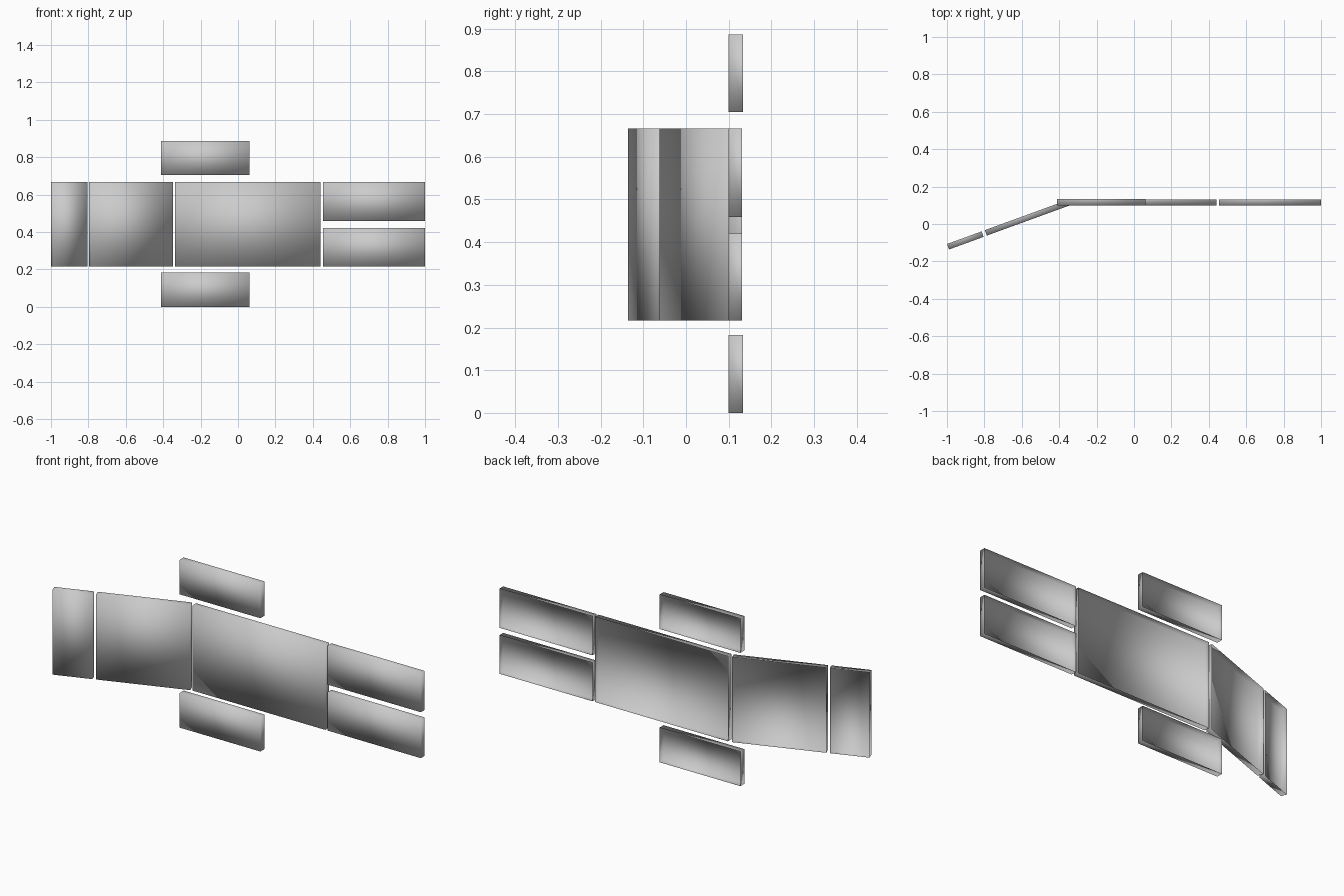
import bpy, bmesh
from math import radians

if "Cube" in bpy.data.objects:
    bpy.data.objects.remove(bpy.data.objects["Cube"])


def panel(name, corner, length, depth, z0, z1, angle=0.0):
    """Thin open-backed tray; corner is its front left edge in plan."""
    bm = bmesh.new()
    bmesh.ops.create_cube(bm, size=1)
    for v in bm.verts:
        v.co.x = (v.co.x + 0.5) * length
        v.co.y = (v.co.y + 0.5) * depth
        v.co.z = (v.co.z + 0.5) * (z1 - z0)
    bm.normal_update()
    # the back is open
    back = [f for f in bm.faces if f.normal.y > 0.9]
    bmesh.ops.delete(bm, geom=back, context='FACES_ONLY')
    for f in bm.faces:
        f.smooth = True
    me = bpy.data.meshes.new(name)
    bm.to_mesh(me)
    bm.free()
    ob = bpy.data.objects.new(name, me)
    ob.location = (corner[0], corner[1], z0)
    ob.rotation_euler.z = radians(angle)
    bpy.context.collection.objects.link(ob)
    return ob


LOW, HIGH = 0.216, 0.666

# large centre panel
panel("centre_panel", (-0.337, 0.10), 0.778, 0.031, LOW, HIGH)

# pair of panels on the right
panel("right_lower_panel", (0.455, 0.10), 0.545, 0.031, LOW, 0.42)
panel("right_upper_panel", (0.455, 0.10), 0.545, 0.031, 0.459, HIGH)

# small panels below and above the centre
panel("bottom_panel", (-0.412, 0.10), 0.473, 0.034, 0.0, 0.183)
panel("top_panel", (-0.412, 0.10), 0.473, 0.034, 0.705, 0.887)

# angled panels on the left
panel("angled_inner_panel", (-0.787, -0.062), 0.467, 0.031, LOW, HIGH, 20)
panel("angled_outer_panel", (-0.989, -0.136), 0.197, 0.031, LOW, HIGH, 20)
